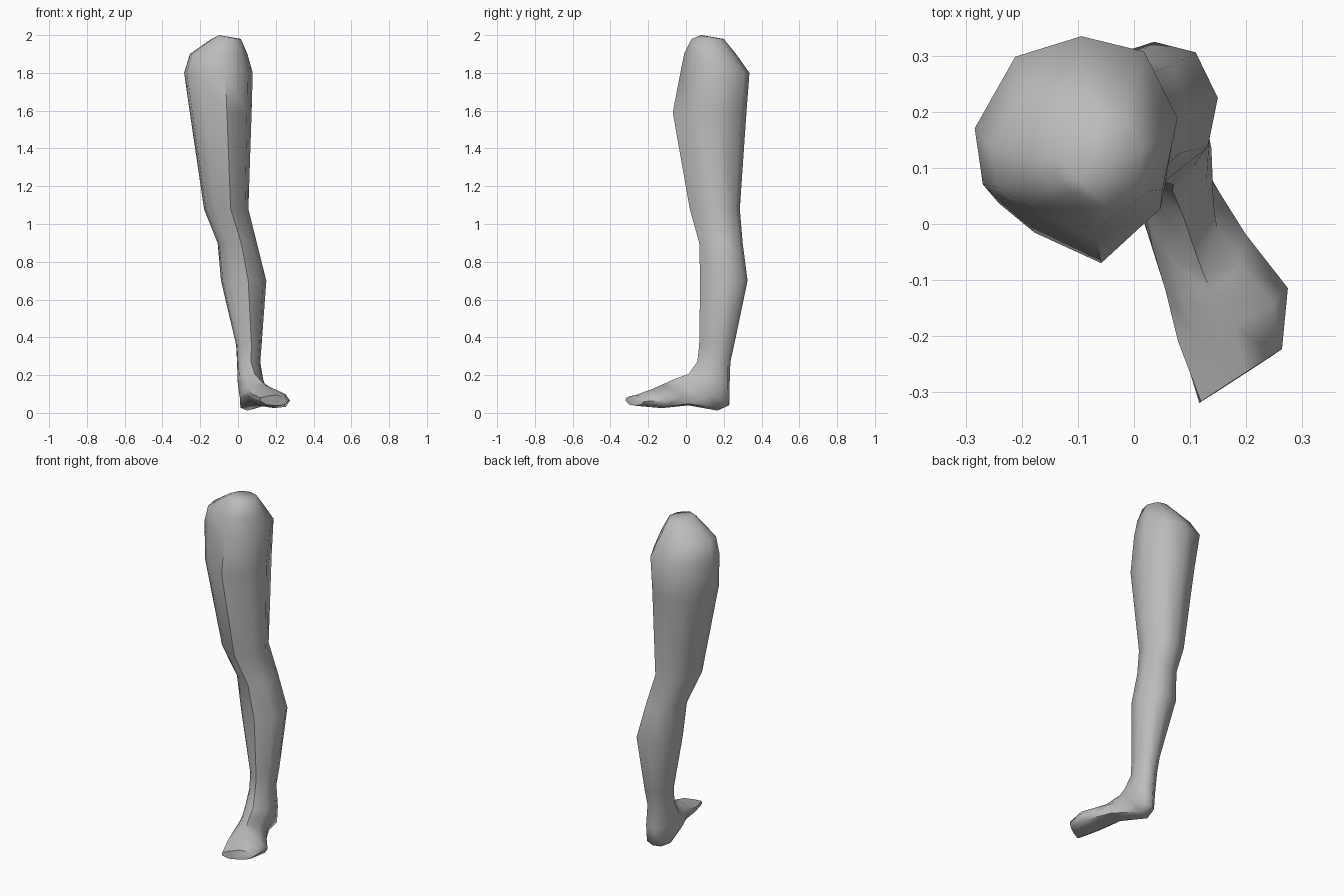
import bpy, bmesh, math
from mathutils import Vector

cube = bpy.data.objects.get("Cube")
if cube:
    bpy.data.objects.remove(cube, do_unlink=True)

skin = bpy.data.materials.new("plain grey")
skin.use_nodes = True
GREY = (0.5, 0.5, 0.5, 1)
skin.diffuse_color = GREY
skin.node_tree.nodes["Principled BSDF"].inputs["Base Color"].default_value = GREY

# Nine-sided cross-section, side to side and front to back
SECTION = [(-1, .1), (-.92, -.45), (-.53, -.72), (.2, -1), (.85, -.5),
           (1, .2), (.67, .85), (.05, 1), (-.6, .8)]


def ring(bm, front, back, half_width, yaw=0):
    """Cross-section spanning a front (or top) point and a back (or sole) point."""
    front, back = Vector(front), Vector(back)
    a = math.radians(yaw)
    side = Vector((math.cos(a), math.sin(a), 0)) * half_width
    mid, depth = (front + back) / 2, (back - front) / 2
    return [bm.verts.new(mid + side * u + depth * v) for u, v in SECTION]


# Thigh, knee, calf and ankle: height, left edge, right edge, front, back
LEG = [
    (1.98, -.14, .015, .03, .2),
    (1.9, -.255, .05, -.01, .265),
    (1.8, -.285, .078, -.03, .336),
    (1.59, -.255, .072, -.07, .32),
    (1.08, -.18, .055, .02, .285),
    (.9, -.108, .1, .07, .3),
    (.7, -.09, .15, .075, .326),
    (.36, -.01, .125, .07, .255),
    (.27, -.005, .118, .06, .235),
]
# Heel, instep, ball and toes: top point, sole point, half width, turn
FOOT = [
    ((.075, .01, .205), (.06, .23, .14), .07, 10),
    ((.095, -.05, .185), (.055, .228, .04), .07, 15),
    ((.11, -.09, .168), (.045, .165, .012), .068, 18),
    ((.125, -.13, .15), (.125, .01, .04), .08, 20),
    ((.16, -.19, .125), (.19, -.13, .025), .105, 22),
    ((.185, -.275, .095), (.195, -.27, .038), .088, 33),
]

bm = bmesh.new()
rings = [ring(bm, ((l + r) / 2, f, z), ((l + r) / 2, b, z), (r - l) / 2)
         for z, l, r, f, b in LEG]
rings += [ring(bm, *spec) for spec in FOOT]

# Skin between neighbouring sections
n = len(SECTION)
for upper, lower in zip(rings, rings[1:]):
    for i in range(n):
        j = (i + 1) % n
        bm.faces.new((upper[i], upper[j], lower[j], lower[i]))

# Hip peak and toe end
peak = bm.verts.new((-.1, .08, 2))
for i in range(n):
    bm.faces.new((peak, rings[0][(i + 1) % n], rings[0][i]))
bm.faces.new(rings[-1])
bmesh.ops.recalc_face_normals(bm, faces=bm.faces)

mesh = bpy.data.meshes.new("leg")
bm.to_mesh(mesh)
bm.free()
mesh.materials.append(skin)
leg = bpy.data.objects.new("leg", mesh)
bpy.context.collection.objects.link(leg)

bpy.context.view_layer.objects.active = leg
leg.select_set(True)
bpy.ops.object.shade_smooth_by_angle(angle=math.radians(60))
